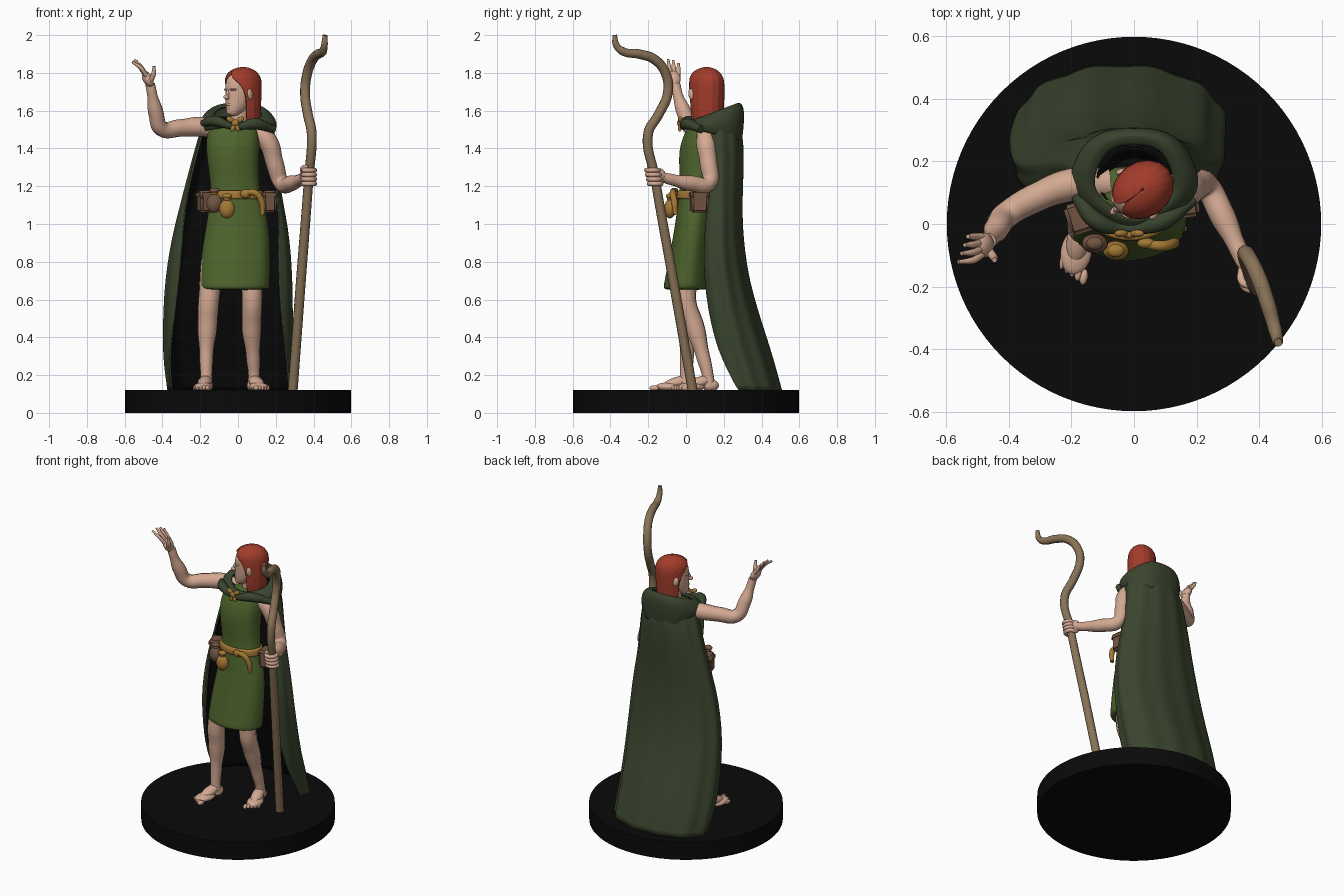
import bpy, bmesh, math
from mathutils import Matrix, Vector

cube = bpy.data.objects.get("Cube")
if cube:
    bpy.data.objects.remove(cube, do_unlink=True)


def material(name, rgb):
    m = bpy.data.materials.new(name)
    m.use_nodes = True
    m.diffuse_color = (*rgb, 1)
    m.node_tree.nodes["Principled BSDF"].inputs["Base Color"].default_value = (*rgb, 1)
    return m


BLACK = material("black", (.003, .003, .003))
SKIN = material("skin", (.66, .40, .29))
DRESS = material("leaf green", (.075, .125, .025))
CAPE = material("dark green", (.042, .058, .027))
HAIR = material("red hair", (.36, .045, .024))
WOOD = material("wood", (.25, .17, .095))
GOLD = material("gold leather", (.37, .19, .035))
BROWN = material("brown leather", (.17, .09, .055))


def finish(name, mesh, mats, angle=50):
    for m in mats:
        mesh.materials.append(m)
    for p in mesh.polygons:
        p.use_smooth = True
    mesh.set_sharp_from_angle(angle=math.radians(angle))
    ob = bpy.data.objects.new(name, mesh)
    bpy.context.collection.objects.link(ob)
    return ob


def from_bmesh(name, bm, mats, angle=50):
    mesh = bpy.data.meshes.new(name)
    bm.to_mesh(mesh)
    bm.free()
    return finish(name, mesh, mats, angle)


def loft(name, rows, mats, n=32, folds=0, depth=0, thick=0, angle=80):
    """Stack of ellipses (z, cx, cy, rx, ry, front gap in degrees, tilt)."""
    bm = bmesh.new()
    rows = [tuple(r) + (0,) * (7 - len(r)) for r in rows]
    is_open = any(r[5] for r in rows)
    rings = []
    for z, cx, cy, rx, ry, gap, tilt in rows:
        g = math.radians(gap)
        ring = []
        for i in range(n):
            a = g + (2 * math.pi - 2 * g) * i / (n - 1 if is_open else n)
            k = 1 + depth * math.cos(folds * a)
            y = -ry * k * math.cos(a)
            ring.append(bm.verts.new((cx + rx * k * math.sin(a), cy + y, z + tilt * y)))
        rings.append(ring)
    for lo, hi in zip(rings, rings[1:]):
        for i in range(n - 1 if is_open else n):
            j = (i + 1) % n
            bm.faces.new((lo[i], lo[j], hi[j], hi[i]))
    if not is_open and not thick:
        bm.faces.new(rings[0][::-1])
        bm.faces.new(rings[-1])
    ob = from_bmesh(name, bm, mats, angle)
    sub = ob.modifiers.new("smooth", 'SUBSURF')
    sub.levels = sub.render_levels = 2
    if thick:
        sol = ob.modifiers.new("thickness", 'SOLIDIFY')
        sol.thickness, sol.offset = thick, -1
        sol.material_offset = len(mats) - 1
    return ob


def tube(name, pts, mat, res=6):
    """Smooth limb through points (x, y, z, radius)."""
    cu = bpy.data.curves.new(name, 'CURVE')
    cu.dimensions, cu.bevel_depth, cu.bevel_resolution = '3D', 1, 4
    cu.resolution_u, cu.use_fill_caps = res, True
    sp = cu.splines.new('BEZIER')
    sp.radius_interpolation = 'EASE'
    sp.bezier_points.add(len(pts) - 1)
    for bp, (x, y, z, r) in zip(sp.bezier_points, pts):
        bp.co, bp.radius = (x, y, z), r
        bp.handle_left_type = bp.handle_right_type = 'AUTO'
    tmp = bpy.data.objects.new(name, cu)
    bpy.context.collection.objects.link(tmp)
    deps = bpy.context.evaluated_depsgraph_get()
    mesh = bpy.data.meshes.new_from_object(tmp.evaluated_get(deps))
    bpy.data.objects.remove(tmp)
    bpy.data.curves.remove(cu)
    mesh.materials.clear()
    return finish(name, mesh, [mat])


def ball(name, loc, size, mat, rot=(0, 0, 0)):
    bm = bmesh.new()
    bmesh.ops.create_uvsphere(bm, u_segments=20, v_segments=12, radius=1)
    bmesh.ops.scale(bm, vec=size, verts=bm.verts)
    ob = from_bmesh(name, bm, [mat])
    ob.location, ob.rotation_euler = loc, rot
    return ob


def box(name, loc, size, mat, turn=0):
    bm = bmesh.new()
    bmesh.ops.create_cube(bm, size=1)
    bmesh.ops.scale(bm, vec=size, verts=bm.verts)
    bmesh.ops.bevel(bm, geom=bm.edges[:], offset=.012, segments=3, affect='EDGES')
    ob = from_bmesh(name, bm, [mat])
    ob.location, ob.rotation_euler = loc, (0, 0, turn)
    return ob


# Round base
bm = bmesh.new()
bmesh.ops.create_cone(bm, cap_ends=True, segments=96, radius1=.597, radius2=.597, depth=.12)
bmesh.ops.translate(bm, vec=(0, 0, .06), verts=bm.verts)
from_bmesh("base", bm, [BLACK])

# Dress and belt
loft("dress", [(.65, -.02, 0, .185, .118), (.665, -.02, 0, .188, .12), (.8, -.015, .015, .186, .108),
               (1, 0, .04, .168, .095), (1.14, -.01, .05, .135, .09), (1.22, -.018, .06, .128, .088),
               (1.38, -.03, .065, .14, .108), (1.48, -.025, .09, .145, .1),
               (1.55, -.015, .105, .1, .07)], [DRESS], folds=7, depth=.012)
loft("belt", [(1.13, -.01, .05, .142, .098), (1.135, -.01, .05, .148, .106),
              (1.175, -.012, .05, .146, .104), (1.18, -.012, .05, .138, .096)], [GOLD])
ball("belt_knot", (.04, -.062, 1.16), (.03, .018, .024), GOLD)
tube("belt_tail", [(.04, -.065, 1.165, .014), (.09, -.07, 1.165, .017), (.125, -.062, 1.12, .017),
                   (.13, -.055, 1.05, .013)], GOLD)

# Pouches on the belt
for name, x, y, z, r, mat in (("gold_pouch", -.058, -.085, 1.08, .042, GOLD),
                              ("brown_pouch", -.125, -.062, 1.11, .042, BROWN)):
    ball(name, (x, y, z), (r, r * .75, r * 1.2), mat)
    ball(name + "_tie", (x, y, z + r * 1.25), (r * .45, r * .4, r * .3), GOLD)
    ball(name + "_mouth", (x, y, z + r * 1.6), (r * .65, r * .5, r * .35), mat)
for name, x, y, turn in (("right_case", -.175, .02, .3), ("left_case", .165, .07, .15)):
    box(name, (x, y, 1.115), (.07, .09, .11), BROWN, turn)
    box(name + "_flap", (x, y, 1.155), (.08, .1, .045), BROWN, turn)

# Legs and feet
tube("right_leg", [(-.13, .02, .8, .068), (-.155, -.01, .6, .056), (-.162, .005, .47, .053),
                   (-.168, .005, .3, .037), (-.168, .0, .2, .032), (-.168, .0, .14, .036)], SKIN)
tube("left_leg", [(.07, .03, .8, .068), (.075, .0, .6, .054), (.072, .045, .46, .052),
                  (.08, .09, .3, .037), (.085, .115, .2, .031), (.085, .12, .14, .035)], SKIN)
for side, x, y, turn in (("right", -.168, -.0, -.18), ("left", .085, .115, .28)):
    frame = Matrix.Translation((x, y, 0)) @ Matrix.Rotation(turn, 4, 'Z')
    ball(side + "_heel", frame @ Vector((0, .015, .145)), (.035, .045, .032), SKIN)
    ball(side + "_instep", frame @ Vector((0, -.05, .16)), (.037, .085, .03), SKIN, (.3, 0, turn))
    ball(side + "_foot", frame @ Vector((0, -.09, .138)), (.05, .075, .024), SKIN, (0, 0, turn))
    inner = 1 if x < 0 else -1
    for i in range(5):
        ball(f"{side}_toe_{i + 1}", frame @ Vector((inner * (.038 - .019 * i), -.165 + .009 * i, .132)),
             (.013 - .001 * i, .026, .014), SKIN, (0, 0, turn))

# Raised right arm and open hand
tube("right_arm", [(-.08, .13, 1.5, .05), (-.2, .125, 1.515, .052), (-.31, .085, 1.508, .046),
                   (-.405, .03, 1.505, .042), (-.435, -.01, 1.59, .041), (-.455, -.045, 1.69, .027),
                   (-.465, -.055, 1.74, .026)], SKIN)
ball("right_palm", (-.478, -.068, 1.768), (.026, .04, .046), SKIN, (0, -.5, 0))
for i in range(4):
    y, reach = -.04 - .019 * i, (.06, .075, .08, .068)[i]
    tube(f"right_finger_{i + 1}", [(-.485, y, 1.785, .012), (-.512, y - .006 * i, 1.79 + reach * .5, .011),
                                   (-.53 - .01 * i, y - .008 * i, 1.79 + reach, .007)], SKIN)
tube("right_thumb", [(-.465, -.085, 1.755, .015), (-.448, -.105, 1.79, .013), (-.445, -.115, 1.835, .008)], SKIN)

# Lowered left arm and gripping hand
tube("left_arm", [(.09, .11, 1.49, .05), (.155, .105, 1.44, .052), (.195, .12, 1.32, .047),
                  (.232, .12, 1.215, .042), (.28, .03, 1.215, .042), (.33, -.075, 1.235, .03),
                  (.352, -.125, 1.248, .027)], SKIN)
ball("left_palm", (.358, -.14, 1.25), (.026, .036, .045), SKIN, (0, 0, .4))
for i in range(4):
    z = 1.213 + .024 * i
    ring = [math.radians(a) for a in range(-160, 111, 45)]
    tube(f"left_finger_{i + 1}", [(.374 + .032 * math.cos(a), -.163 - .016 * i * .3 + .032 * math.sin(a), z, .0125)
                                  for a in ring], SKIN, 3)
tube("left_thumb", [(.345, -.145, 1.27, .014), (.345, -.185, 1.298, .012), (.372, -.2, 1.305, .009)], SKIN)

# Crooked staff
tube("staff", [(.29, .035, .12, .026), (.33, -.06, .66, .026), (.375, -.165, 1.25, .025),
               (.39, -.2, 1.48, .026), (.37, -.145, 1.58, .026), (.355, -.097, 1.69, .026),
               (.365, -.105, 1.79, .026), (.395, -.165, 1.87, .026), (.425, -.25, 1.9, .025),
               (.448, -.33, 1.912, .022), (.457, -.368, 1.945, .018), (.46, -.378, 2, .013)], WOOD, 8)

# Cape, dark on the inside, with a rolled hood around the neck
loft("cape", [(.12, -.04, .33, .33, .18, 72), (.25, -.05, .285, .34, .19, 66), (.4, -.055, .24, .342, .19, 60),
              (.7, -.05, .18, .338, .15, 52), (1, -.035, .165, .3, .132, 58), (1.2, -.03, .175, .25, .128, 72),
              (1.42, -.01, .175, .21, .135, 78), (1.52, 0, .16, .19, .13, 75), (1.57, 0, .15, .15, .11, 70)],
     [CAPE, BLACK], n=64, folds=11, depth=.022, thick=.012)
loft("hood", [(1.475, 0, .15, .19, .15, 0, -.25), (1.525, 0, .15, .212, .162, 0, .05),
              (1.575, 0, .155, .19, .158, 0, .3), (1.6, 0, .15, .155, .135, 0, .38),
              (1.585, 0, .145, .125, .11, 0, .4)], [CAPE], folds=5, depth=.025, thick=.01)
loft("hood_lining", [(1.5, 0, .14, .08, .075), (1.55, 0, .145, .12, .1, 0, .2)], [BLACK], thick=.005)
tube("hood_fold", [(-.19, .1, 1.53, .02), (-.12, .01, 1.545, .028), (-.02, -.015, 1.515, .016),
                   (.09, .01, 1.53, .03), (.19, .08, 1.5, .02)], CAPE)

# Clasp
ball("clasp_center", (-.015, -.035, 1.535), (.02, .012, .018), GOLD)
for s in (-1, 1):
    ball("clasp_wing", (-.015 + s * .025, -.03, 1.552), (.024, .012, .014), GOLD, (0, -s * .5, 0))
    ball("clasp_drop", (-.015 + s * .012, -.033, 1.508), (.012, .01, .02), GOLD, (0, -s * .3, 0))

# Head, turned toward the raised hand
tube("neck", [(.0, .12, 1.47, .06), (.008, .115, 1.55, .047), (.015, .11, 1.64, .047)], SKIN)
head = [
    loft("head", [(1.572, 0, -.062, .018, .02), (1.585, 0, -.055, .035, .038), (1.62, 0, -.03, .055, .068),
                  (1.66, 0, -.015, .066, .082), (1.7, 0, -.01, .071, .086), (1.74, 0, -.005, .073, .092),
                  (1.78, 0, 0, .066, .085), (1.81, 0, .005, .04, .05)], [SKIN]),
    loft("hair", [(1.5, 0, .025, .07, .075, 62), (1.56, 0, .012, .084, .088, 62), (1.64, 0, .01, .088, .096, 66),
                  (1.7, 0, .008, .088, .102, 62), (1.745, 0, .006, .088, .106, 48), (1.775, 0, .004, .083, .104, 22),
                  (1.805, 0, .004, .066, .084, 2), (1.825, 0, .006, .036, .048, 1), (1.832, 0, .006, .004, .005, 1)],
         [HAIR], n=48, folds=16, depth=.012, thick=.014),
    ball("nose", (0, -.101, 1.672), (.012, .021, .014), SKIN),
    ball("nose_bridge", (0, -.094, 1.692), (.009, .013, .028), SKIN, (-.3, 0, 0)),
    ball("lips", (0, -.088, 1.633), (.019, .013, .009), SKIN),
    ball("chin", (0, -.078, 1.595), (.024, .02, .018), SKIN),
]
for s in (-1, 1):
    head.append(ball("ear", (s * .086, -.012, 1.687), (.011, .019, .03), SKIN, (.2, 0, s * .3)))
    head.append(ball("brow", (s * .029, -.083, 1.712), (.022, .011, .006), SKIN, (0, 0, s * .35)))
turn = Matrix.Translation((.022, .105, 0)) @ Matrix.Rotation(math.radians(-53), 4, 'Z')
for ob in head:
    ob.matrix_world = turn @ ob.matrix_basis
